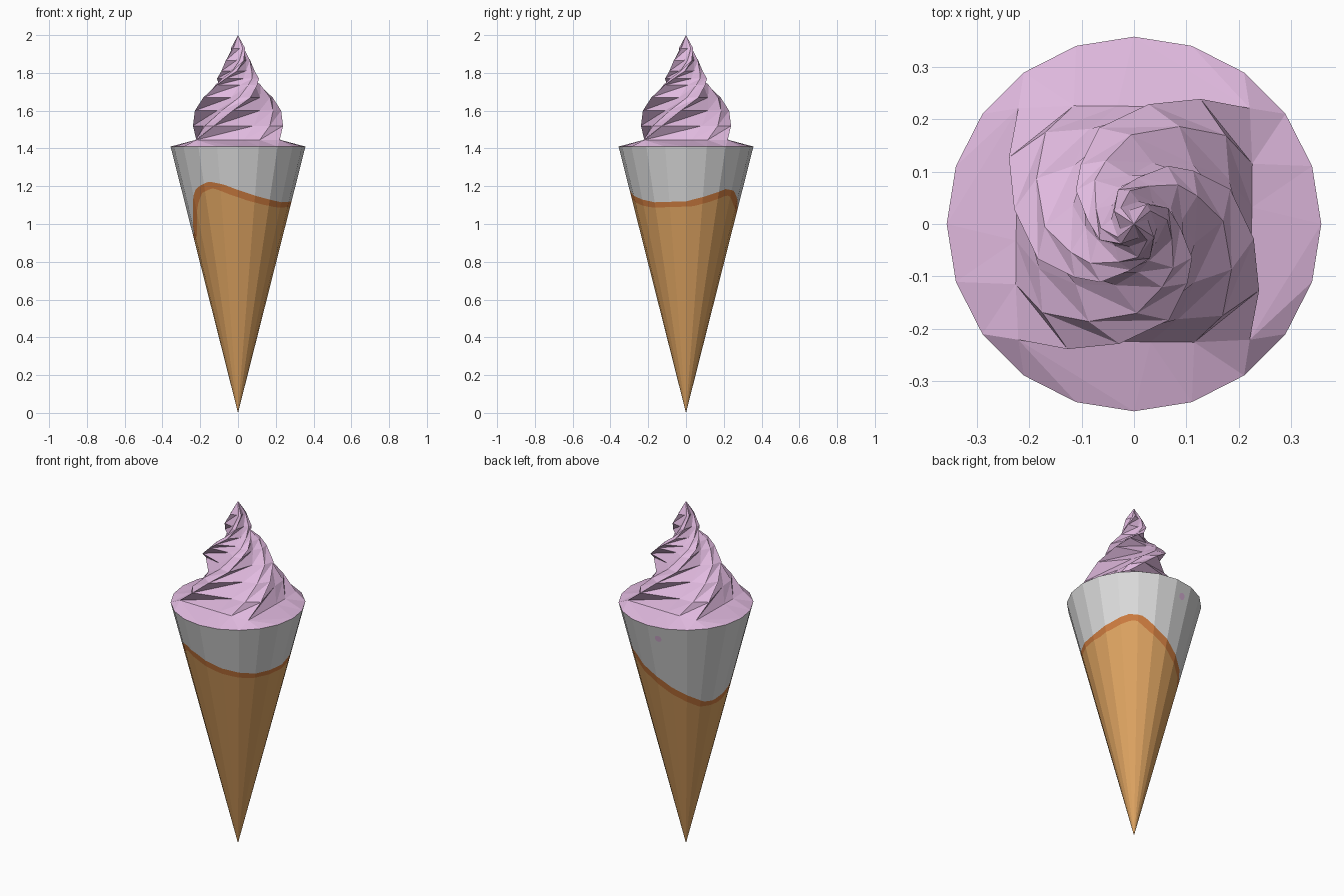
import bpy, bmesh, math

if "Cube" in bpy.data.objects:
    bpy.data.objects.remove(bpy.data.objects["Cube"])

TOP, RAD, SIDES = 1.41, 0.357, 20


def material(name, rgb):
    m = bpy.data.materials.new(name)
    m.diffuse_color = (*rgb, 1)
    m.use_nodes = True
    m.node_tree.nodes["Principled BSDF"].inputs["Base Color"].default_value = m.diffuse_color
    return m


biscuit = material("biscuit", (0.73, 0.37, 0.12))
torn_edge = material("caramel_edge", (0.61, 0.20, 0.05))
paper = material("paper_grey", (0.72, 0.72, 0.72))
cream = material("pink_cream", (0.75, 0.49, 0.74))


def finish(bm, name, mats):
    bmesh.ops.recalc_face_normals(bm, faces=bm.faces)
    me = bpy.data.meshes.new(name)
    bm.to_mesh(me)
    bm.free()
    for m in mats:
        me.materials.append(m)
    ob = bpy.data.objects.new(name, me)
    bpy.context.collection.objects.link(ob)
    return ob


def polar(r, deg, z):
    a = math.radians(deg)
    return (r * math.cos(a), r * math.sin(a), z)


# Wavy colour boundary around the cone: (angle, height)
WAVE = [(-180, .94), (-165, .96), (-155, 1.05), (-147, 1.13), (-138, 1.19),
        (-120, 1.225), (-105, 1.21), (-90, 1.18), (-72, 1.15), (-55, 1.13),
        (-36, 1.115), (0, 1.12), (20, 1.145), (45, 1.185), (60, 1.175),
        (75, 1.12), (90, 1.08), (110, 1.02), (130, .97), (150, .925),
        (165, .92), (180, .94)]


def wave(deg):
    deg = (deg + 180) % 360 - 180
    for (a0, z0), (a1, z1) in zip(WAVE, WAVE[1:]):
        if a0 <= deg <= a1:
            return z0 + (z1 - z0) * (deg - a0) / (a1 - a0)


def facet_radius(deg):
    """Distance to the flat side of the 20-gon, at full height."""
    step = 360 / SIDES
    off = (deg % step) - step / 2
    return RAD * math.cos(math.radians(step / 2)) / math.cos(math.radians(off))


# Cone: tip, lower edge of band, upper edge of band, rim
bm = bmesh.new()
tip = bm.verts.new((0, 0, 0))
N = SIDES * 4
cols = []
for i in range(N):
    deg = i * 360 / N
    hi = wave(deg)
    lo = min(wave(deg - 7), hi, wave(deg + 7)) - 0.027
    cols.append([bm.verts.new(polar(facet_radius(deg) * z / TOP, deg, z))
                 for z in (lo, hi, TOP)])
for i in range(N):
    a, b = cols[i], cols[(i + 1) % N]
    bm.faces.new((tip, b[0], a[0])).material_index = 0
    for k in (0, 1):
        bm.faces.new((a[k], b[k], b[k + 1], a[k + 1])).material_index = k + 1
finish(bm, "cone", [biscuit, torn_edge, paper])

# Small cream drip on the paper, as a thin plate
bm = bmesh.new()
dot = []
for i in range(8):
    t = i * math.tau / 8
    z = 1.335 + 0.02 * math.sin(t)
    deg = 99 + 3.4 * math.cos(t)
    dot.append(bm.verts.new(polar(facet_radius(deg) * z / TOP + 0.003, deg, z)))
bm.faces.new(dot)
finish(bm, "cream_drip", [cream])

# Swirl levels: height, twist, ridge radius, shoulder radius, valley radius
LEVELS = [(1.445, 0, .312, .253, .227), (1.52, 17, .270, .243, .200),
          (1.60, 38, .230, .205, .160), (1.67, 65, .195, .170, .122),
          (1.735, 87, .152, .132, .092), (1.77, 105, .128, .112, .076),
          (1.81, 131, .088, .078, .055), (1.865, 160, .072, .064, .044),
          (1.93, 192, .045, .040, .028)]
bm = bmesh.new()
rings = []
for z, twist, ridge, shoulder, valley in LEVELS:
    ring = []
    for lobe in range(4):
        base = 45 + lobe * 90 + twist
        for off, r in ((-37, valley), (-18, shoulder), (0, ridge)):
            ring.append(bm.verts.new(polar(r, base + off, z)))
    rings.append(ring)
for a, b in zip(rings, rings[1:]):
    for i in range(12):
        j = (i + 1) % 12
        bm.faces.new((a[i], a[j], b[j]))
        bm.faces.new((a[i], b[j], b[i]))
peak = bm.verts.new((0, 0, 2.0))
for i in range(12):
    bm.faces.new((rings[-1][i], rings[-1][(i + 1) % 12], peak))

# Sloped collar from the rim to the foot of the swirl, stitched by angle
rim = [bm.verts.new(polar(RAD, i * 18, TOP)) for i in range(SIDES)]
foot = rings[0]
foot_ang = [8 + 90 * (i // 3) + (0, 19, 37)[i % 3] for i in range(12)] + [368]
i = j = 0
while i < SIDES or j < 12:
    if j == 12 or (i < SIDES and (i + 1) * 18 <= foot_ang[j + 1]):
        bm.faces.new((rim[i % SIDES], rim[(i + 1) % SIDES], foot[j % 12]))
        i += 1
    else:
        bm.faces.new((rim[i % SIDES], foot[(j + 1) % 12], foot[j % 12]))
        j += 1
finish(bm, "cream_swirl", [cream])
